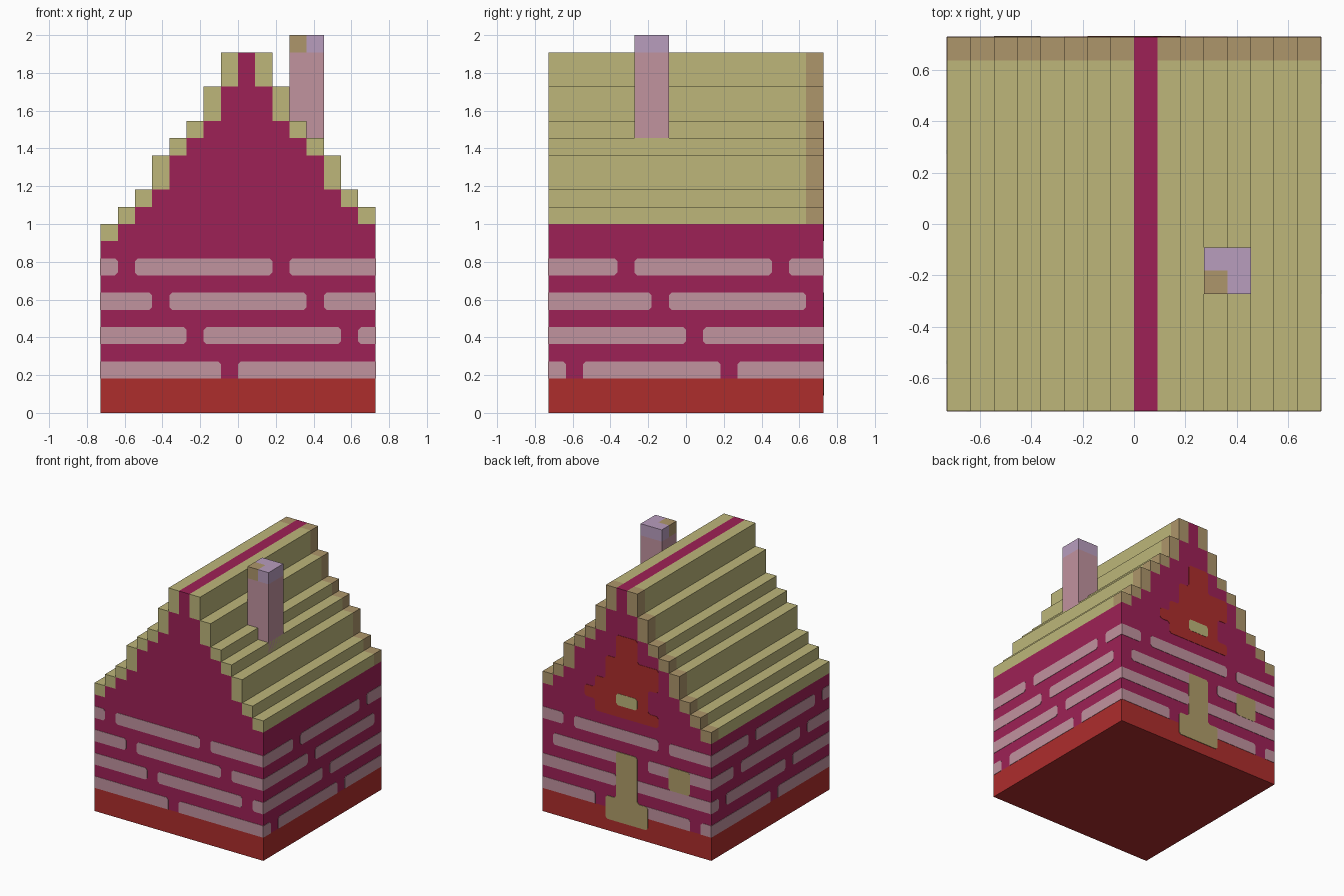
import bpy
import bmesh
from mathutils import Vector

if "Cube" in bpy.data.objects:
    bpy.data.objects.remove(bpy.data.objects["Cube"], do_unlink=True)

V = 1 / 11          # size of one block
H = 8               # half the house width in blocks


def material(name, hexcode):
    rgb = [int(hexcode[i:i + 2], 16) / 255 for i in (0, 2, 4)]
    lin = [c / 12.92 if c <= 0.04045 else ((c + 0.055) / 1.055) ** 2.4 for c in rgb]
    m = bpy.data.materials.new(name)
    m.use_nodes = True
    m.diffuse_color = (*lin, 1)
    bsdf = next(n for n in m.node_tree.nodes if n.type == 'BSDF_PRINCIPLED')
    bsdf.inputs["Base Color"].default_value = (*lin, 1)
    return m


CRIMSON = material("crimson wall", "9E2156")
RED = material("brick red", "AE2D2C")
PINK = material("dusty pink", "C1939F")
STRAW = material("straw roof", "BDB67A")
TAN = material("tan", "AE966B")
OLIVE = material("olive tan", "B19E6A")
LILAC = material("lilac", "B89DBE")

# Mappings from (along, height, outward) in blocks to each side of the house
SIDES = {
    "front": lambda u, w, d: (u, -H - d, w),
    "back": lambda u, w, d: (u, H + d, w),
    "left": lambda u, w, d: (H + d, u, w),
    "right": lambda u, w, d: (-H - d, u, w),
}


def prism(name, pts, mat, place, d0, d1):
    """Extrude an outline between two depths."""
    bm = bmesh.new()
    a = [bm.verts.new(Vector(place(u, w, d0)) * V) for u, w in pts]
    b = [bm.verts.new(Vector(place(u, w, d1)) * V) for u, w in pts]
    bm.faces.new(a)
    bm.faces.new(b[::-1])
    n = len(pts)
    for i in range(n):
        j = (i + 1) % n
        bm.faces.new((a[j], a[i], b[i], b[j]))
    bmesh.ops.recalc_face_normals(bm, faces=bm.faces)
    me = bpy.data.meshes.new(name)
    bm.to_mesh(me)
    bm.free()
    me.materials.append(mat)
    ob = bpy.data.objects.new(name, me)
    bpy.context.collection.objects.link(ob)
    return ob


def rect(u0, u1, w0, w1):
    return [(u0, w0), (u1, w0), (u1, w1), (u0, w1)]


def box(name, mat, x, y, z):
    return prism(name, rect(*x, *z), mat, lambda u, w, d: (u, d, w), *y)


def chamfer(pts, c=0.17):
    """Clip the outline's corners, except at house corners and on the base."""
    out = []
    for i, p in enumerate(pts):
        if abs(p[0]) == H or p[1] == 2:
            out.append(p)
            continue
        p = Vector(p)
        for q in (Vector(pts[i - 1]), Vector(pts[(i + 1) % len(pts)])):
            out.append(tuple(p + (q - p).normalized() * c))
    return out


def plate(name, pts, mat, side, thick):
    return prism(name, chamfer(pts), mat, SIDES[side], 0, thick)


# Roof step heights (bottom, top), from the eave up to the ridge
STEPS = [(10, 11), (11, 12), (12, 13), (13, 15), (15, 16), (16, 17), (17, 19), (19, 21)]
columns = {i - H: s for i, s in enumerate(STEPS)}
columns.update({H - i: s for i, s in enumerate(STEPS) if i})

# Base and stepped gable walls
box("base", RED, (-H, H), (-H, H), (0, 2))
outline = [(-H, 2)]
for x in range(-H, H):
    top = columns[x][0] if x in columns else 21
    outline += [(x, top), (x + 1, top)]
outline.append((H, 2))
prism("walls", outline, CRIMSON, lambda u, w, d: (u, d, w), -H, H)

# Roof steps, with a darker strip along the back gable
for x, zs in columns.items():
    box("roof_step", STRAW, (x, x + 1), (-H, H - 1), zs)
    box("roof_back_edge", TAN, (x, x + 1), (H - 1, H), zs)

# Brick courses: a one-block joint every nine blocks, stepping along each course
for side in SIDES:
    fixed = -H if side in ("front", "right") else H - 1
    for k in (2, 4, 6, 8):
        joints = [u for u in range(-H, H) if (u + fixed + k - 11) % 9 == 0]
        start = -H
        for j in joints + [H]:
            if j > start:
                plate(side + "_brick", rect(start, j, k, k + 1), PINK, side, 0.03)
            start = j + 1

# Back: door, small window, and the stepped gable panel with its window
door = [(-2, 1), (2, 1), (2, 3), (1, 3), (1, 7), (-1, 7), (-1, 3), (-2, 3)]
plate("back_door", door, OLIVE, "back", 0.05)
plate("back_window", rect(-6, -4, 5, 7), OLIVE, "back", 0.05)
gable = [(3, 10), (3, 11), (4, 11), (4, 12), (3, 12), (3, 13), (2, 13), (2, 15), (1, 15),
         (1, 17), (-1, 17), (-1, 15), (-3, 15), (-3, 13), (-2, 13), (-2, 11), (-3, 11), (-3, 10)]
plate("gable_panel", gable, RED, "back", 0.03)
plate("gable_window", rect(-1, 1, 11, 12), STRAW, "back", 0.05)

# Chimney: pink shaft, lilac cap with one tan corner block
box("chimney_shaft", PINK, (3, 5), (-3, -1), (14, 21))
for x in (3, 4):
    for y in (-3, -2):
        corner = (x, y) == (3, -3)
        box("chimney_cap", TAN if corner else LILAC, (x, x + 1), (y, y + 1), (21, 22))
